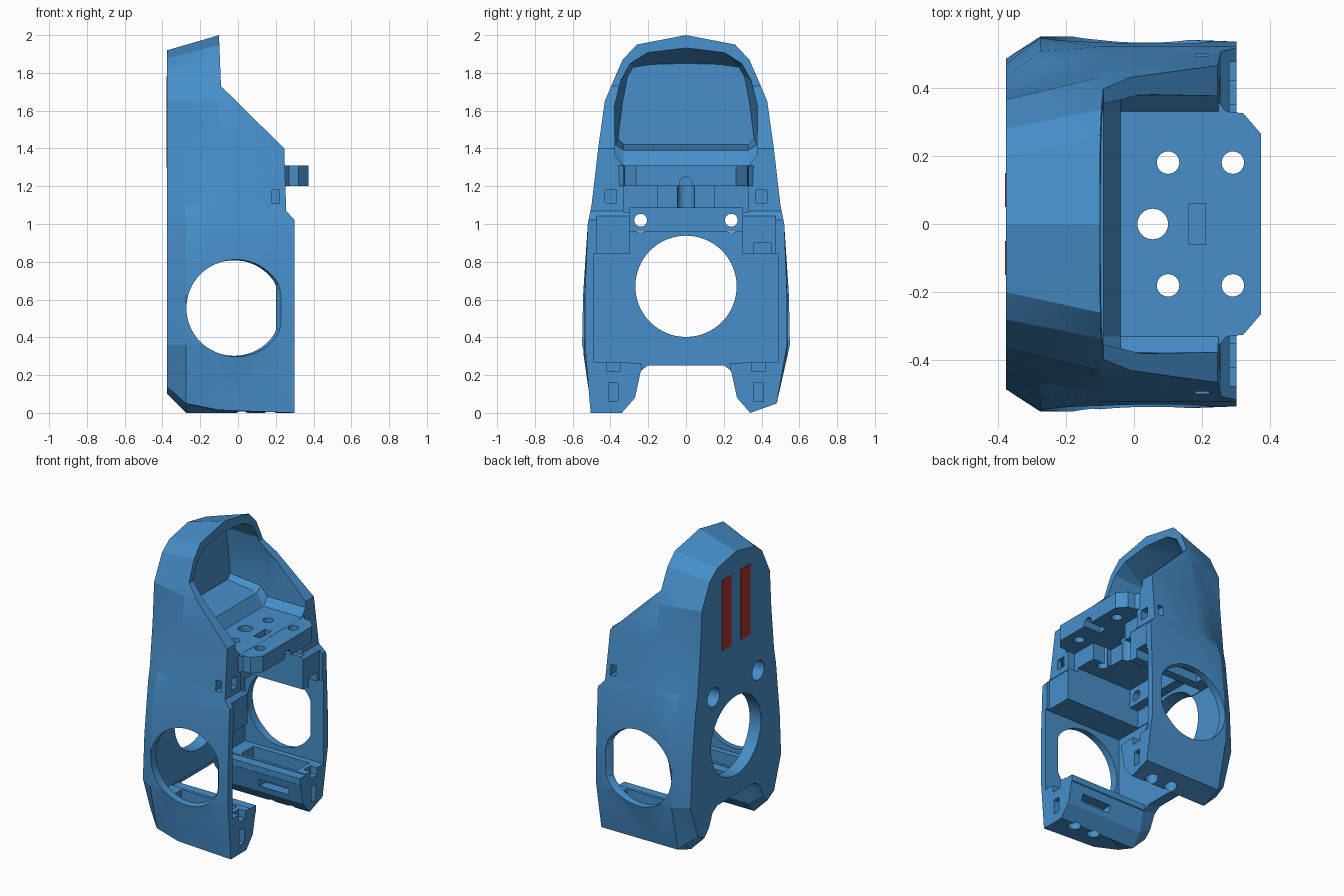
import bpy, bmesh
from math import cos, sin, pi, radians

if "Cube" in bpy.data.objects:
    bpy.data.objects.remove(bpy.data.objects["Cube"])


def material(name, colour):
    mat = bpy.data.materials.new(name)
    mat.use_nodes = True
    mat.diffuse_color = colour
    mat.node_tree.nodes["Principled BSDF"].inputs["Base Color"].default_value = colour
    return mat


blue = material("blue plastic", (0.062, 0.275, 0.59, 1))
red = material("red accent", (0.42, 0.03, 0.03, 1))


def loft(name, sections, mat=blue):
    """Closed solid through rings of 3D points with equal counts."""
    bm = bmesh.new()
    rings = [[bm.verts.new(p) for p in s] for s in sections]
    n = len(rings[0])
    for a, b in zip(rings, rings[1:]):
        for i in range(n):
            j = (i + 1) % n
            bm.faces.new((a[i], a[j], b[j], b[i]))
    bm.faces.new(rings[0])
    bm.faces.new(rings[-1])
    bmesh.ops.recalc_face_normals(bm, faces=bm.faces)
    bmesh.ops.triangulate(bm, faces=[f for f in bm.faces if len(f.verts) == 4])
    mesh = bpy.data.meshes.new(name)
    bm.to_mesh(mesh)
    bm.free()
    mesh.materials.append(mat)
    ob = bpy.data.objects.new(name, mesh)
    bpy.context.collection.objects.link(ob)
    return ob


def place(axis, u, v, w):
    return {"x": (w, u, v), "y": (u, w, v), "z": (u, v, w)}[axis]


def prism(name, axis, pts, lo, hi, mat=blue):
    return loft(name, [[place(axis, u, v, w) for u, v in pts] for w in (lo, hi)], mat)


def disc(u, v, r, n=40, limit=9):
    return [(min(limit, u + r * cos(2 * pi * i / n)), v + r * sin(2 * pi * i / n))
            for i in range(n)]


def box(name, x, y, z, mat=blue):
    pts = [(x[0], y[0]), (x[1], y[0]), (x[1], y[1]), (x[0], y[1])]
    return prism(name, "z", pts, *z, mat)


def ring(x, half, other=None):
    """Full yz outline at x; the -y half may differ."""
    other = other or half
    return [(x, y, z) for y, z in half] + [(x, -y, z) for y, z in other[-2:0:-1]]


def boolean(ob, tool, operation):
    mod = ob.modifiers.new("boolean", "BOOLEAN")
    mod.operation, mod.object, mod.solver = operation, tool, "EXACT"
    tool.hide_render = True
    bpy.context.view_layer.objects.active = ob
    bpy.ops.object.modifier_apply(modifier=mod.name)
    bpy.data.objects.remove(tool)


# Outer shell, lofted from the flat face to the open side
face = [(0, .27), (.2, .27), (.25, .24), (.29, .15), (.34, .1), (.41, .14), (.485, .36),
        (.47, .65), (.43, 1), (.41, 1.1), (.38, 1.4), (.365, 1.65), (.32, 1.74),
        (.28, 1.82), (.2, 1.88), (0, 1.92)]
side = [(0, .25), (.2, .25), (.24, .22), (.27, .08), (.34, 0), (.48, .05), (.55, .36),
        (.545, .62), (.52, 1), (.5, 1.1), (.465, 1.4), (.43, 1.65), (.375, 1.78),
        (.335, 1.87), (.26, 1.95), (0, 2)]
# The lower sides have a chamfer that fades out towards the top
near = []
for i, (f, s) in enumerate(zip(face, side)):
    t = 1 if i < 8 else max(.36, .85 - .25 * (i - 8))
    near.append((f[0] + t * (s[0] - f[0]), f[1] + t * (s[1] - f[1])))
mouth = [(min(y, .535), z) for y, z in side]


def squared(half, corner):
    return [corner if p == (.48, .05) else p for p in half]


shell = loft("toolhead_shell", [ring(-.375, face), ring(-.275, near),
                                ring(-.1, side, squared(side, (.5, .015))),
                                ring(.3, mouth, squared(mouth, (.505, 0)))])


def cut(tool):
    boolean(shell, tool, "DIFFERENCE")


# Sloped brow and stepped open edge
cut(prism("brow_cutter", "y", [(-.09, 2.2), (-.1, 1.98), (-.09, 1.73), (.245, 1.4),
                               (.255, 1.07), (.3, 1.02), (.6, 1.02), (.6, 2.2)], -1, 1))

# Upper bowl with a raised step at the back
rim = [(0, 1.31), (.33, 1.31), (.375, 1.36), (.38, 1.62), (.345, 1.76),
       (.295, 1.85), (.2, 1.91), (0, 1.935)]
back = [(0, 1.42), (.33, 1.42), (.36, 1.45), (.335, 1.65), (.31, 1.78),
        (.28, 1.83), (.18, 1.845), (0, 1.85)]
step = [(y, max(z, 1.39)) for y, z in rim]
step[2] = (.375, 1.42)
cut(loft("bowl_cutter", [ring(-.31, back), ring(-.09, step), ring(-.04, rim),
                         ring(.6, rim)]))

# Lower bay: open centre, side rails above, and a gap between the legs
cut(box("bay_cutter", (-.29, .6), (-.49, .49), (.27, .84)))
cut(box("panel_cutter", (-.285, .6), (-.3, .3), (.265, .96)))
cut(box("gap_cutter", (-.285, .6), (-.235, .235), (.1, .3)))
cut(box("bay_top_cutter", (-.22, .6), (-.3, .3), (.9, 1.085)))
cut(box("rail_end_cutter", (.28, .6), (-.475, .475), (.8, 1.085)))
cut(box("rail_notch_cutter", (-.2, .6), (.36, .45), (.8, .9)))
cut(box("under_shelf_cutter", (.2, .6), (-.33, .33), (1.06, 1.2)))
cut(box("shelf_recess_cutter", (.06, .6), (-.15, .15), (1.06, 1.2)))

# Mounting shelf in front of the bowl
shelf = [(.2, -.36), (.245, -.36), (.27, -.33), (.32, -.325), (.372, -.265)]
shelf += [(x, -y) for x, y in reversed(shelf)]
boolean(shell, prism("shelf", "z", shelf, 1.2, 1.309), "UNION")

# Round openings in the face and both sides
cut(prism("face_opening", "x", disc(0, .67, .268, 64), -1, 0))
cut(prism("side_opening", "y", disc(-.02, .555, .253, 64, .2), -1, 1))
for s in (-1, 1):
    cut(loft("side_lip", [[(x, s * w, z) for x, z in disc(u, .555, r, 64, lim)]
                          for w, u, r, lim in ((.5, -.02, .253, .2),
                                               (.57, .005, .262, .255))]))
    # Screw holes with wide head recesses
    cut(prism("screw_hole", "x", disc(s * .24, 1.02, .034, 24), -1, .1))
    cut(prism("screw_recess", "x", disc(s * .24, 1.02, .065, 24), -1, -.28))
    # Clip pockets on the open edge and the sides
    cut(box("edge_pocket", (.17, .4), sorted((s * .37, s * .43)), (1.11, 1.18)))
    cut(box("side_pocket", (.18, .22), sorted((s * .4, s * .6)), (1.11, 1.18)))
    # Air ducts and sockets in the legs
    cut(box("duct", (-.2, .22), sorted((s * .32, s * .45)), (.15, .3)))
    cut(box("outlet", (-.02, .2), sorted((s * .2, s * .33)), (.12, .17)))
    cut(box("end_slot", (.24, .4), sorted((s * .36, s * .41)), (.06, .16)))
    cut(box("end_notch", (.25, .4), sorted((s * .35, s * .42)), (.22, .3)))
    for x in (.02, .17):
        cut(prism("socket", "z", disc(x, s * .37, .04, 24), -.1, .08))
    # Shelf screw holes
    for x in (.1, .29):
        cut(prism("shelf_hole", "z", disc(x, s * .18, .033, 24), 1, 1.36))
    # Plain upright accent bars on the flat face
    box("accent_bar", (-.378, -.371), sorted((s * .05, s * .15)), (1.3, 1.78), red)

# Centre cable hole, slot and front socket of the shelf
cut(prism("cable_hole", "z", disc(.055, 0, .045, 32), 1, 1.36))
cut(box("shelf_slot", (.16, .21), (-.06, .06), (1.24, 1.36)))
cut(prism("shelf_socket", "x", disc(0, 1.215, .034, 24), .25, .5))

# Crisp edges with smooth round openings
bpy.ops.object.select_all(action="DESELECT")
shell.select_set(True)
bpy.context.view_layer.objects.active = shell
bpy.ops.object.shade_smooth_by_angle(angle=radians(16))
